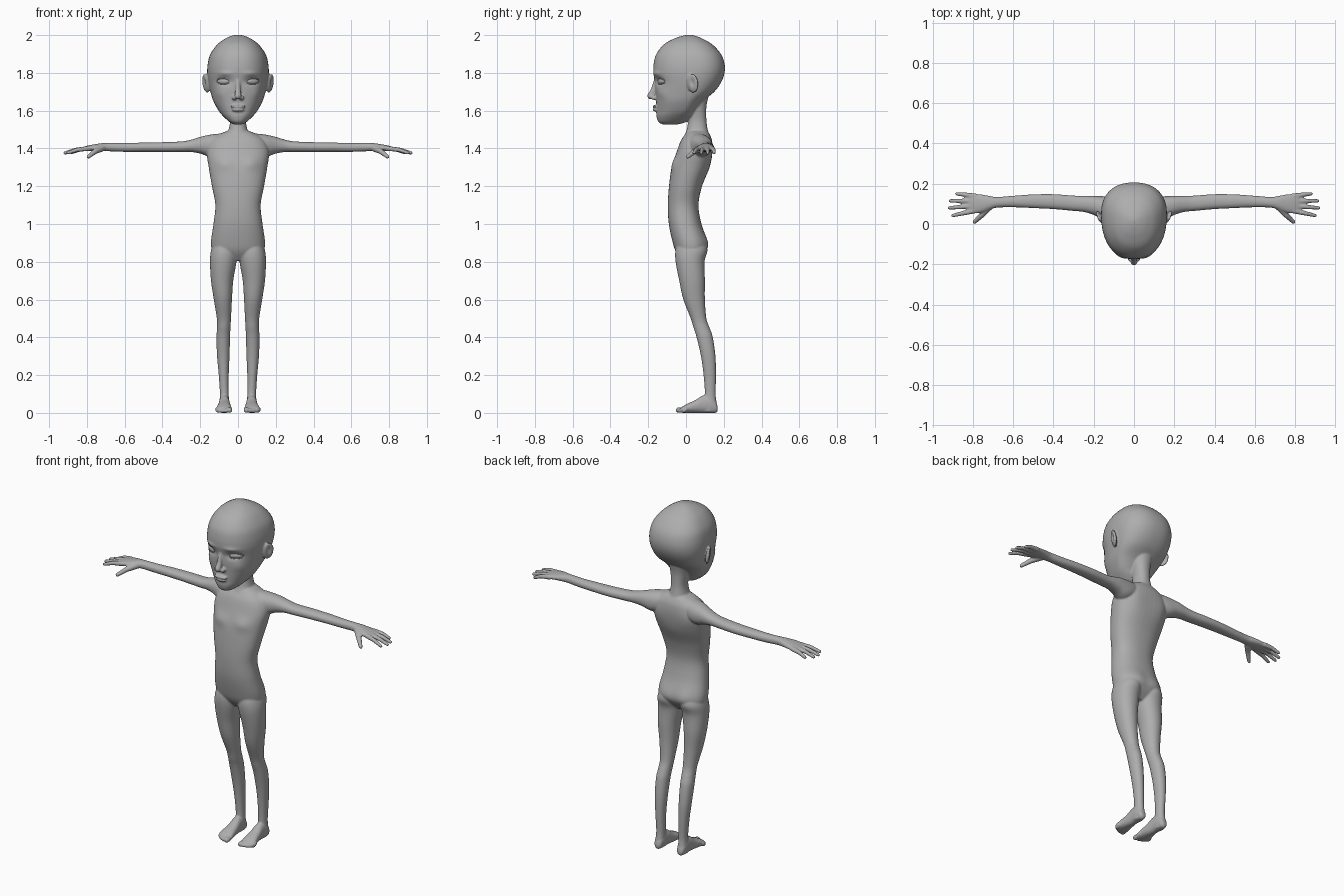
import bpy, bmesh, math
from mathutils import Vector, Matrix, Euler

if "Cube" in bpy.data.objects:
    bpy.data.objects.remove(bpy.data.objects["Cube"])

skin = bpy.data.materials.new("matte_grey")
skin.diffuse_color = (0.42, 0.42, 0.42, 1)
skin.use_nodes = True
skin.node_tree.nodes["Principled BSDF"].inputs["Base Color"].default_value = skin.diffuse_color

bm = bmesh.new()   # all overlapping solids of the figure, fused later


def spow(v, e):
    return math.copysign(abs(v) ** e, v)


def smooth_rows(rows, steps=5):
    """Catmull-Rom interpolation of profile rows."""
    out = []
    for i in range(len(rows) - 1):
        p = [rows[max(0, min(len(rows) - 1, i + k))] for k in (-1, 0, 1, 2)]
        for s in range(steps):
            t = s / steps
            out.append([0.5 * (2 * b + (c - a) * t + (2 * a - 5 * b + 4 * c - d) * t * t
                               + (3 * b - a - 3 * c + d) * t ** 3) for a, b, c, d in zip(*p)])
    out.append(list(rows[-1]))
    return out


def loft(rows, axis, mirror=False, power=2.2, n=40):
    """Rows: position, first range low/high, second range low/high, optional widest second value."""
    for side in ((1, -1) if mirror else (1,)):
        rings = []
        for r in smooth_rows(rows):
            s, a0, a1, b0, b1 = r[:5]
            mid = r[5] if len(r) > 5 else (b0 + b1) / 2
            ring = []
            for k in range(n):
                t = 2 * math.pi * k / n
                e = 2 / power
                a = (a0 + a1) / 2 + (a1 - a0) / 2 * spow(math.cos(t), e)
                b = mid + ((b1 - mid) if math.sin(t) > 0 else (mid - b0)) * spow(math.sin(t), e)
                x, y, z = {'z': (a, b, s), 'x': (s, a, b), 'y': (a, s, b)}[axis]
                ring.append(bm.verts.new((side * x, y, z)))
            rings.append(ring)
        faces = [bm.faces.new(rings[0]), bm.faces.new(rings[-1][::-1])]
        for q, w in zip(rings, rings[1:]):
            for k in range(n):
                j = (k + 1) % n
                faces.append(bm.faces.new((q[k], w[k], w[j], q[j])))
        bmesh.ops.recalc_face_normals(bm, faces=faces)


def ball(target, loc, radii, rot=(0, 0, 0), seg=24):
    m = Matrix.LocRotScale(Vector(loc), Euler(rot), Vector(radii))
    bmesh.ops.create_uvsphere(target, u_segments=seg, v_segments=seg // 2, radius=1, matrix=m)


def limb(points, radii, mirror=True):
    """Tapered rounded tube through points."""
    for side in ((1, -1) if mirror else (1,)):
        pts = [Vector((side * x, y, z)) for x, y, z in points]
        for p, r in zip(pts, radii):
            ball(bm, p, (r, r, r), seg=16)
        for p, q, r0, r1 in zip(pts, pts[1:], radii, radii[1:]):
            d = q - p
            m = Matrix.Translation((p + q) / 2) @ d.to_track_quat('Z', 'Y').to_matrix().to_4x4()
            bmesh.ops.create_cone(bm, cap_ends=True, segments=16, radius1=r0, radius2=r1,
                                  depth=d.length, matrix=m)


# torso
torso = [(.805, .05, -.02, .06), (.85, .128, -.052, .1), (.9, .143, -.07, .115), (1, .13, -.091, .082),
         (1.1, .12, -.096, .066), (1.2, .138, -.09, .085), (1.3, .155, -.076, .125),
         (1.38, .165, -.05, .14), (1.44, .145, -.028, .138), (1.475, .1, -.005, .125), (1.495, .05, .01, .11)]
loft([(z, -w, w, f, b) for z, w, f, b in torso], 'z', power=2.3)

# neck
neck = [(1.4, .08, -.02, .12), (1.46, .065, -.012, .125), (1.5, .05, .004, .115),
        (1.55, .042, .01, .108), (1.62, .05, 0, .108), (1.68, .06, 0, .12)]
loft([(z, -w, w, f, b) for z, w, f, b in neck], 'z')

# head: height, half width, front, widest, back
head = [(1.526, .018, -.12, -.09, -.05), (1.54, .045, -.146, -.08, 0), (1.57, .078, -.156, -.05, .035),
        (1.6, .103, -.156, -.02, .05), (1.65, .13, -.158, 0, .09), (1.7, .146, -.162, .03, .15),
        (1.75, .157, -.164, .045, .186), (1.8, .163, -.173, .05, .204), (1.85, .16, -.171, .05, .204),
        (1.9, .146, -.157, .045, .185), (1.95, .11, -.118, .03, .14), (1.98, .07, -.066, .02, .09),
        (1.996, .034, -.02, .018, .05), (2.002, .004, .013, .017, .021)]
loft([(z, -w, w, f, b, m) for z, w, f, m, b in head], 'z', power=2.3, n=64)

# nose, lips and ears
limb([(0, -.158, 1.765), (0, -.172, 1.71), (0, -.187, 1.678)], [.011, .014, .018], mirror=False)
ball(bm, (0, -.163, 1.622), (.043, .014, .008))
ball(bm, (0, -.16, 1.605), (.034, .015, .010))
for s in (1, -1):
    ball(bm, (s * .019, -.168, 1.668), (.014, .018, .012))
    ball(bm, (s * .17, .035, 1.745), (.012, .034, .051), (0, s * .16, -s * .5))

# legs
loft([(.91, .02, .125, -.04, .09), (.86, .004, .143, -.056, .11), (.8, .008, .148, -.055, .098),
      (.7, .025, .143, -.036, .1), (.6, .032, .128, -.014, .1), (.5, .037, .112, .025, .108),
      (.45, .04, .111, .04, .125), (.4, .042, .114, .056, .142), (.3, .045, .111, .079, .156),
      (.2, .049, .102, .093, .159), (.1, .049, .096, .099, .157), (.04, .047, .1, .085, .163),
      (.005, .052, .095, .09, .155)], 'z', mirror=True, power=2.1)

# feet
loft([(.168, .062, .084, .012, .03), (.158, .052, .094, 0, .06), (.13, .046, .1, 0, .09),
      (.09, .044, .101, 0, .092), (.05, .039, .106, 0, .068), (.01, .034, .114, 0, .05),
      (-.015, .032, .116, 0, .036), (-.026, .036, .108, .002, .028)], 'y', mirror=True)

# toes
for x, tip, r in ((.045, -.04, .0145), (.065, -.037, .0115), (.081, -.031, .011), (.095, -.023, .0105),
                  (.108, -.011, .010)):
    limb([(x, .0, .019), (x, tip, r)], [.013, r])

# arms and palms
loft([(.06, .0, .12, 1.38, 1.482), (.14, .018, .135, 1.355, 1.474), (.2, .045, .14, 1.373, 1.461),
      (.25, .06, .14, 1.381, 1.446), (.3, .065, .141, 1.381, 1.437), (.4, .074, .148, 1.381, 1.433),
      (.5, .079, .147, 1.382, 1.431), (.6, .083, .14, 1.382, 1.429), (.68, .081, .134, 1.385, 1.43),
      (.72, .07, .14, 1.386, 1.428), (.76, .056, .147, 1.386, 1.422), (.8, .052, .15, 1.386, 1.414),
      (.82, .058, .147, 1.39, 1.408)], 'x', mirror=True)

# fingers and thumb
for base_y, tip in ((.139, (.88, .15, 1.378)), (.114, (.912, .115, 1.376)),
                    (.09, (.917, .08, 1.376)), (.066, (.9, .042, 1.377))):
    base = Vector((.79, base_y, 1.4))
    mid = base.lerp(Vector(tip), .55) + Vector((0, 0, .006))
    limb([base, mid, tip], [.0135, .0115, .009])
limb([(.72, .085, 1.402), (.755, .045, 1.385), (.792, .01, 1.356)], [.019, .0145, .0105])

# fuse all solids into one smooth skin
mesh = bpy.data.meshes.new("body")
bm.to_mesh(mesh)
bm.free()
body = bpy.data.objects.new("body", mesh)
bpy.context.collection.objects.link(body)
remesh = body.modifiers.new("fuse", 'REMESH')
remesh.mode = 'VOXEL'
remesh.voxel_size = 0.0047
soften = body.modifiers.new("soften", 'SMOOTH')
soften.factor = 0.5
soften.iterations = 5
fused = bpy.data.meshes.new_from_object(body.evaluated_get(bpy.context.evaluated_depsgraph_get()))
body.modifiers.clear()
body.data = fused

# sculpt strokes on both sides: centre, radii, push
strokes = [((.073, -.145, 1.755), (.036, .05, .02), (0, .016, 0)),      # eye socket
           ((.07, -.16, 1.797), (.04, .05, .012), (0, -.006, 0)),       # brow
           ((.095, -.12, 1.69), (.03, .05, .03), (.002, -.005, 0)),     # cheekbone
           ((.186, .03, 1.75), (.01, .015, .025), (-.011, 0, 0)),       # ear hollow
           ((.075, -.07, 1.32), (.045, .05, .035), (0, -.008, 0)),      # chest
           ((.06, .1, .89), (.04, .05, .05), (0, .006, 0)),             # hip back
           ((.10, .14, 1.36), (.05, .04, .07), (0, .006, 0))]           # shoulder blade
for v in fused.vertices:
    co = v.co.copy()
    p = Vector((abs(co.x), co.y, co.z))
    side = 1 if co.x >= 0 else -1
    for c, r, push in strokes:
        d = sum(((p[i] - c[i]) / r[i]) ** 2 for i in range(3))
        if d < 9:
            g = math.exp(-d)
            co += Vector((push[0] * side, push[1], push[2])) * g
    v.co = co
fused.materials.clear()
fused.materials.append(skin)
fused.shade_smooth()

# eyes and eyelids
for s, label in ((1, "left"), (-1, "right")):
    eye_mesh = bpy.data.meshes.new(label + "_eye")
    eb = bmesh.new()
    ball(eb, (s * .073, -.125, 1.755), (.041, .019, .019), (0, 0, s * .45), seg=32)
    eb.to_mesh(eye_mesh)
    eb.free()
    eye_mesh.materials.append(skin)
    eye_mesh.shade_smooth()
    bpy.context.collection.objects.link(bpy.data.objects.new(label + "_eye", eye_mesh))
    for lid, up in (("upper", 1), ("lower", -.8)):
        cu = bpy.data.curves.new(label + "_" + lid + "_eyelid", 'CURVE')
        cu.dimensions = '3D'
        cu.bevel_depth = .004 if up > 0 else .003
        cu.bevel_resolution = 3
        cu.use_fill_caps = True
        sp = cu.splines.new('POLY')
        sp.points.add(12)
        for i, pt in enumerate(sp.points):
            t = math.pi * i / 12
            u = -math.cos(t) * .042
            out = .014 * math.sin(t)
            x = .073 + u * math.cos(.45) + out * math.sin(.45)
            y = -.125 + u * math.sin(.45) - out * math.cos(.45)
            pt.co = (s * x, y, 1.755 + up * .017 * math.sin(t), 1)
        cu.materials.append(skin)
        bpy.context.collection.objects.link(bpy.data.objects.new(cu.name, cu))
